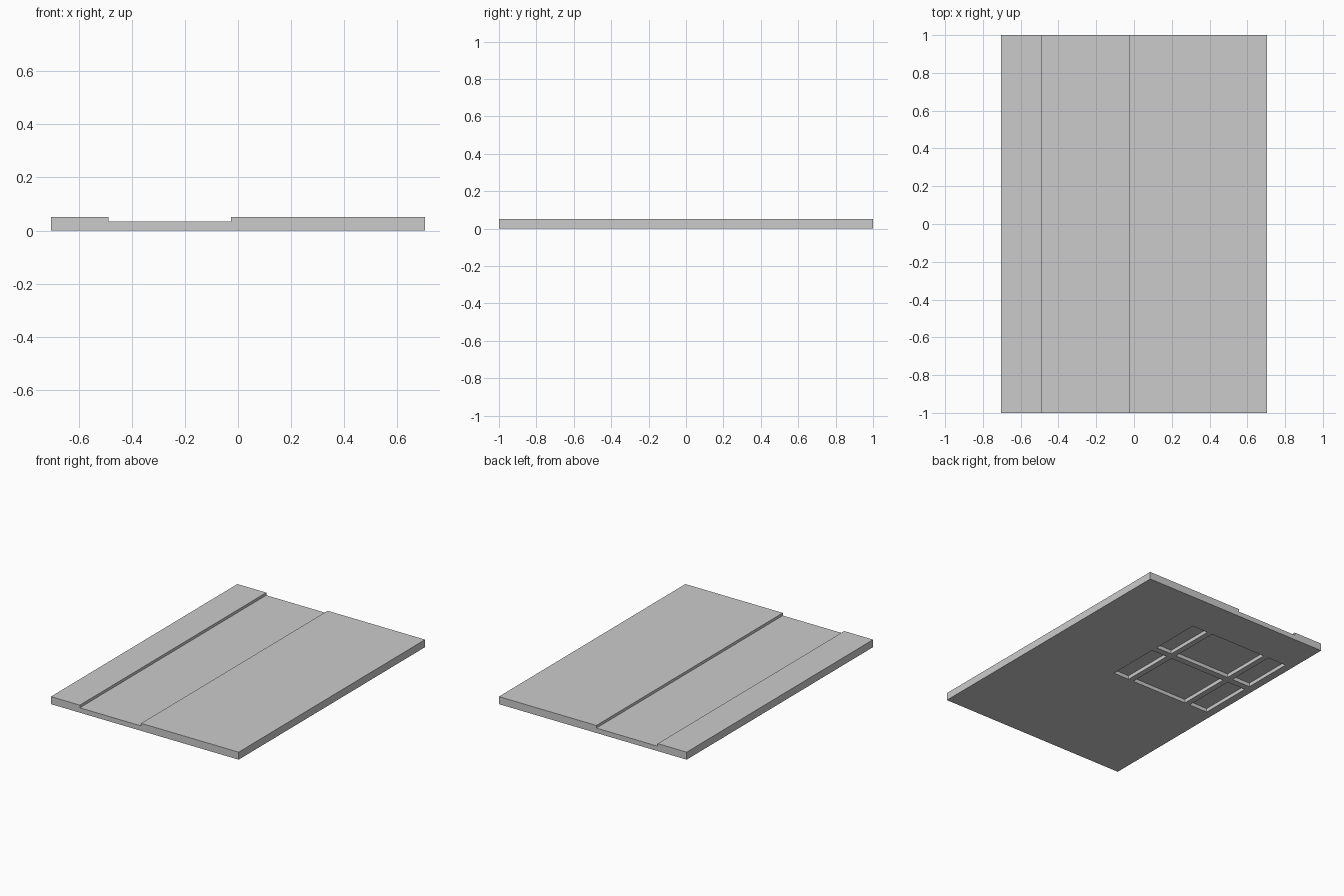
import bpy, bmesh

if "Cube" in bpy.data.objects:
    bpy.data.objects.remove(bpy.data.objects["Cube"])

HALF_X, HALF_Y, HEIGHT, FLOOR = 0.705, 1.0, 0.051, 0.033


def box(bm, x0, x1, y0, y1, z0, z1):
    verts = bmesh.ops.create_cube(bm, size=1)["verts"]
    for v in verts:
        v.co.x = x1 if v.co.x > 0 else x0
        v.co.y = y1 if v.co.y > 0 else y0
        v.co.z = z1 if v.co.z > 0 else z0


def finish(name, bm):
    bmesh.ops.recalc_face_normals(bm, faces=bm.faces)
    mesh = bpy.data.meshes.new(name)
    bm.to_mesh(mesh)
    bm.free()
    obj = bpy.data.objects.new(name, mesh)
    bpy.context.collection.objects.link(obj)
    return obj


# Slab: channelled profile extruded from front to back
profile = [(-HALF_X, 0), (HALF_X, 0), (HALF_X, HEIGHT), (-0.027, HEIGHT),
           (-0.027, FLOOR), (-0.488, FLOOR), (-0.488, HEIGHT), (-HALF_X, HEIGHT)]
bm = bmesh.new()
face = bm.faces.new([bm.verts.new((x, -HALF_Y, z)) for x, z in profile])
ext = bmesh.ops.extrude_face_region(bm, geom=[face])["geom"]
bmesh.ops.translate(bm, vec=(0, 2 * HALF_Y, 0),
                    verts=[g for g in ext if isinstance(g, bmesh.types.BMVert)])
slab = finish("channelled_slab", bm)

# Underside pockets: three columns by two rows, separated by thin ribs
bm = bmesh.new()
for x0, x1 in ((-0.65, -0.51), (-0.47, -0.045), (-0.005, 0.115)):
    for y0, y1 in ((-0.06, 0.315), (0.36, 0.715)):
        box(bm, x0, x1, y0, y1, -0.03, 0.025)
cutter = finish("pocket_cutter", bm)
cutter.hide_render = True
cutter.hide_set(True)

cut = slab.modifiers.new("pockets", "BOOLEAN")
cut.operation = "DIFFERENCE"
cut.solver = "EXACT"
cut.object = cutter
